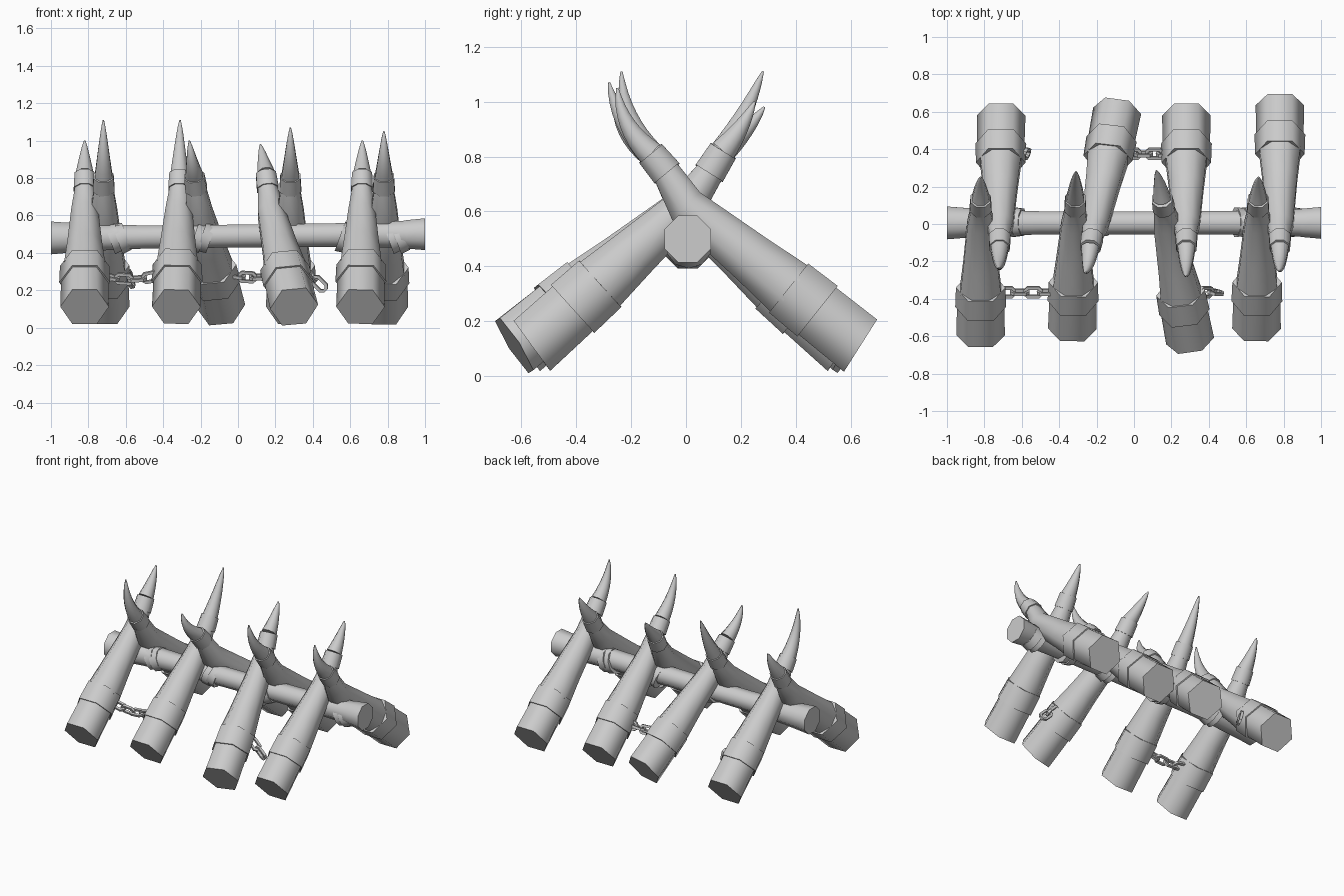
import bpy, bmesh, math
from mathutils import Vector, Matrix

cube = bpy.data.objects.get("Cube")
if cube:
    bpy.data.objects.remove(cube, do_unlink=True)

grey = bpy.data.materials.new("weathered grey")
grey.use_nodes = True
grey.diffuse_color = (0.6, 0.6, 0.6, 1)
grey.node_tree.nodes["Principled BSDF"].inputs["Base Color"].default_value = (0.6, 0.6, 0.6, 1)


def ngon(n, offset=0.5):
    angles = [math.tau * (i + offset) / n for i in range(n)]
    return [(math.cos(a), math.sin(a)) for a in angles]


HEX = ngon(6, 0)  # corners left and right, flat on top


def finish(name, bm, angle=64):
    bmesh.ops.recalc_face_normals(bm, faces=bm.faces)
    mesh = bpy.data.meshes.new(name)
    bm.to_mesh(mesh)
    bm.free()
    mesh.materials.append(grey)
    ob = bpy.data.objects.new(name, mesh)
    bpy.context.collection.objects.link(ob)
    bpy.ops.object.select_all(action="DESELECT")
    ob.select_set(True)
    bpy.context.view_layer.objects.active = ob
    bpy.ops.object.shade_smooth_by_angle(angle=math.radians(angle))


def loft(name, points, radii, profile, side, start_dir=None):
    """Skin a profile along a path, keeping its sideways axis level."""
    bm = bmesh.new()
    rings = []
    for i, p in enumerate(points):
        d = (points[min(i + 1, len(points) - 1)] - points[max(i - 1, 0)]).normalized()
        if i == 0 and start_dir:
            d = start_dir.normalized()
        s = (side - d * side.dot(d)).normalized()
        u = s.cross(d)
        rings.append([bm.verts.new(p + (s * a + u * b) * radii[i]) for a, b in profile])
    n = len(profile)
    for r0, r1 in zip(rings, rings[1:]):
        for k in range(n):
            bm.faces.new((r0[k], r0[(k + 1) % n], r1[(k + 1) % n], r1[k]))
    bm.faces.new(rings[0])
    bm.faces.new(rings[-1])
    finish(name, bm)


def post(name, sign, foot_xy, tip_xyz, collar, bow):
    """Leaning spike; sign is +1 for front feet, -1 for back feet.
    Distances run from the foot (negative) to the tip (positive)."""
    (foot_x, foot_y), (tip_x, tip_y, tip_z) = foot_xy, tip_xyz

    def at(y, z):
        f = (y - foot_y) / (tip_y - foot_y)
        return Vector((foot_x + (tip_x - foot_x) * f, sign * y, z))

    side = Vector((sign, 0, 0))
    foot, cross, tip = at(foot_y, 0.112), at(0, 0.62), at(tip_y, tip_z)
    axis = (cross - foot).normalized()
    along = lambda s: foot + axis * s
    collar_a, collar_b = [at(*c) for c in collar]
    # Foot with a steeper end cut, then the clamp
    cut = axis - Vector((0, 0, 0.13))
    loft(name + "_foot", [foot, along(0.22)], [0.13, 0.126], HEX, side, cut)
    loft(name + "_clamp", [along(0.2), along(0.335)], [0.136, 0.132], HEX, side)
    loft(name + "_shaft", [along(0.32), along(0.5), cross, collar_a, collar_b],
         [0.118, 0.1, 0.077, 0.056, 0.047], ngon(8), side)
    loft(name + "_collar", [collar_a, collar_b], [0.063, 0.058], ngon(8), side)
    # Curved horn
    bend = collar_b.lerp(tip, 0.5) + Vector((0, sign * bow, -0.4 * bow))
    path, radii = [], []
    for i in range(9):
        t = i / 8
        path.append(collar_b * (1 - t) ** 2 + bend * 2 * t * (1 - t) + tip * t * t)
        radii.append(0.047 * (1 - t) ** 0.8 + 0.004)
    loft(name + "_horn", path, radii, ngon(8), side)


FRONT = [((-0.82, -0.595), (-0.82, 0.25, 1.0)), ((-0.33, -0.56), (-0.31, 0.28, 1.11)),
         ((0.30, -0.625), (0.12, 0.285, 0.98)), ((0.655, -0.56), (0.665, 0.25, 1.0))]
BACK = [((-0.71, -0.58), (-0.72, 0.235, 1.11)), ((-0.09, -0.605), (-0.26, 0.26, 1.0)),
        ((0.28, -0.58), (0.28, 0.28, 1.07)), ((0.78, -0.635), (0.78, 0.25, 1.05))]
FRONT_COLLAR = [(0.085, 0.74), (0.135, 0.82)]
BACK_COLLAR = [(0.07, 0.74), (0.128, 0.81)]
for label, sign, rows, collar, bow in (("front", 1, FRONT, FRONT_COLLAR, 0.015),
                                       ("back", -1, BACK, BACK_COLLAR, 0.05)):
    for i, (foot_xy, tip_xyz) in enumerate(rows):
        post(f"{label}_post_{i + 1}", sign, foot_xy, tip_xyz, collar, bow)

# Cross beam with flared ends
ACROSS = Vector((0, 1, 0))
beam_x = [-1, -0.92, -0.7, -0.5, 0, 0.5, 0.75, 0.88, 0.9, 1]
beam_r = [0.095, 0.088, 0.074, 0.067, 0.066, 0.068, 0.074, 0.078, 0.082, 0.092]
loft("cross_beam", [Vector((x, 0.006, 0.49 + 0.01 * x)) for x in beam_x], beam_r, ngon(8), ACROSS)

# Bindings round the beam beside the posts
for i, (x, tilt) in enumerate([(-0.66, 0.015), (-0.21, -0.015), (0.21, 0.015), (0.57, -0.015), (0.83, 0.015)]):
    for j in range(2):
        c = Vector((x + j * 0.04, 0.01, 0.48))
        half = Vector((0.025, 0, tilt * 0.6))
        loft(f"binding_{i + 1}_{j + 1}", [c - half, c + half], [0.083, 0.076], ngon(10), ACROSS)


def link(name, centre, direction, roll):
    """One oval chain link with a square wire."""
    rot = direction.to_track_quat("X", "Z").to_matrix().to_4x4() @ Matrix.Rotation(roll, 4, "X")
    place = Matrix.Translation(centre) @ rot
    bm = bmesh.new()
    rings = []
    for k in range(8):
        a = math.tau * (k + 0.5) / 8
        out = Vector((math.cos(a), math.sin(a), 0))
        mid = Vector((math.copysign(0.02, out.x), 0, 0)) + out * 0.026
        rings.append([bm.verts.new(place @ (mid + (out * p + Vector((0, 0, q))) * 0.012))
                      for p, q in ngon(4)])
    for k in range(8):
        r0, r1 = rings[k], rings[(k + 1) % 8]
        for m in range(4):
            bm.faces.new((r0[m], r0[(m + 1) % 4], r1[(m + 1) % 4], r1[m]))
    finish(name, bm, 30)


def chain(name, start, end, count, sag):
    a, b = Vector(start), Vector(end)
    curve = lambda t: a.lerp(b, t) - Vector((0, 0, sag * 4 * t * (1 - t)))
    for i in range(count):
        t = (i + 0.5) / count
        d = (curve(t + 0.05) - curve(t - 0.05)).normalized()
        link(f"{name}_link_{i + 1}", curve(t), d, math.radians(20 + 90 * (i % 2)))


chain("front_chain", (-0.72, -0.365, 0.28), (-0.43, -0.365, 0.28), 4, 0.02)
chain("back_chain", (-0.04, 0.375, 0.285), (0.2, 0.375, 0.285), 4, 0.015)
chain("loose_front_chain", (0.36, -0.365, 0.31), (0.46, -0.365, 0.21), 2, 0)
chain("loose_back_chain", (-0.585, 0.375, 0.3), (-0.565, 0.375, 0.22), 1, 0)
